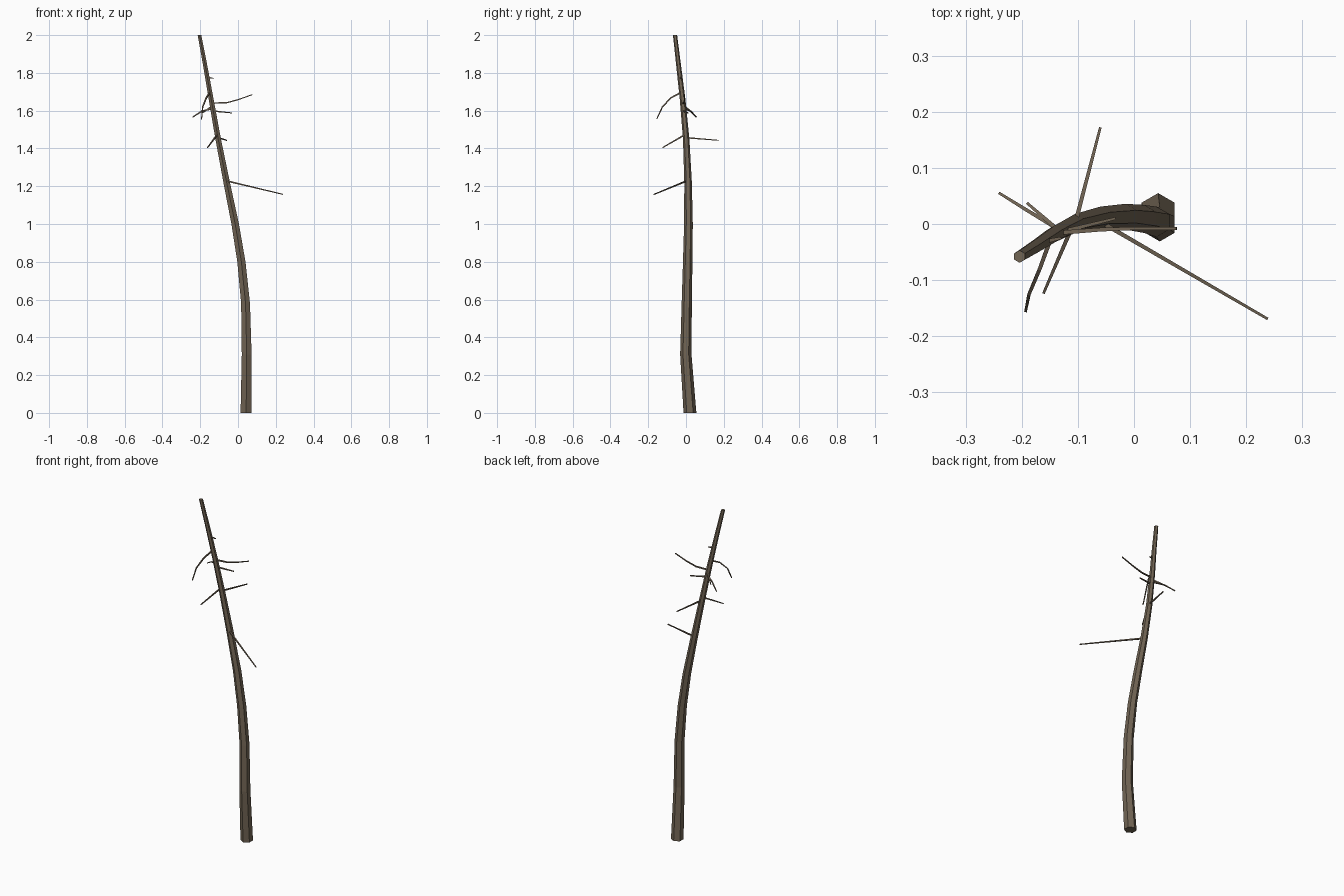
import bpy, bmesh, math
from mathutils import Vector

if "Cube" in bpy.data.objects:
    bpy.data.objects.remove(bpy.data.objects["Cube"])

bark = bpy.data.materials.new("grey_brown_bark")
bark.diffuse_color = (0.165, 0.128, 0.088, 1)
bark.use_nodes = True
bark.node_tree.nodes["Principled BSDF"].inputs["Base Color"].default_value = bark.diffuse_color


def tube(name, path, sides, level=False, start=90):
    """Flat-faced tapered tube through (x, y, z, radius) points."""
    bm = bmesh.new()
    pts = [Vector(p[:3]) for p in path]
    rings = []
    for i, p in enumerate(pts):
        d = (pts[min(i + 1, len(pts) - 1)] - pts[max(i - 1, 0)]).normalized()
        if level:
            u, v = Vector((1, 0, 0)), Vector((0, 1, 0))
        else:
            u = d.cross(Vector((0, 0, 1))).normalized()
            v = d.cross(u) * -1
        ring = []
        for k in range(sides):
            a = math.radians(start) + 2 * math.pi * k / sides
            ring.append(bm.verts.new(p + path[i][3] * (u * math.cos(a) + v * math.sin(a))))
        rings.append(ring)
    for a, b in zip(rings, rings[1:]):
        for k in range(sides):
            n = (k + 1) % sides
            bm.faces.new((a[k], a[n], b[n], b[k]))
    bm.faces.new(rings[0][::-1])
    bm.faces.new(rings[-1])
    bmesh.ops.recalc_face_normals(bm, faces=bm.faces)
    me = bpy.data.meshes.new(name)
    bm.to_mesh(me)
    bm.free()
    me.materials.append(bark)
    ob = bpy.data.objects.new(name, me)
    bpy.context.collection.objects.link(ob)


# Leaning six-sided trunk
tube("trunk", [
    (0.043, 0.021, 0.0, 0.034),
    (0.046, -0.001, 0.31, 0.030),
    (0.040, 0.004, 0.58, 0.027),
    (0.018, 0.009, 0.80, 0.025),
    (-0.015, 0.013, 1.00, 0.023),
    (-0.060, 0.011, 1.22, 0.020),
    (-0.105, 0.001, 1.45, 0.017),
    (-0.142, -0.018, 1.66, 0.015),
    (-0.172, -0.038, 1.83, 0.013),
    (-0.204, -0.058, 2.0, 0.011)], 6, level=True)

# Thin dead branches
branches = {
    "lower_branch": [(-0.06, 0.004, 1.228), (0.238, -0.169, 1.157)],
    "back_branch": [(-0.105, 0.0, 1.457), (-0.06, 0.172, 1.443)],
    "front_branch": [(-0.108, 0.0, 1.476), (-0.161, -0.123, 1.405)],
    "drooping_branch": [(-0.148, -0.025, 1.697), (-0.168, -0.08, 1.668),
                        (-0.187, -0.125, 1.62), (-0.193, -0.155, 1.555)],
    "rising_branch": [(-0.138, -0.016, 1.64), (-0.06, -0.01, 1.642),
                      (0.0, -0.008, 1.658), (0.076, -0.008, 1.685)],
    "left_branch": [(-0.13, -0.012, 1.612), (-0.19, 0.024, 1.598), (-0.24, 0.055, 1.566)],
    "left_twig": [(-0.134, -0.012, 1.625), (-0.19, 0.037, 1.588)],
    "right_twig": [(-0.13, -0.014, 1.598), (-0.033, 0.01, 1.588)],
    "top_stub": [(-0.162, -0.032, 1.776), (-0.13, -0.025, 1.771)],
}
for name, pts in branches.items():
    n = len(pts) - 1
    tube(name, [(*p, 0.0055 - 0.0022 * i / n) for i, p in enumerate(pts)], 4, start=45)
